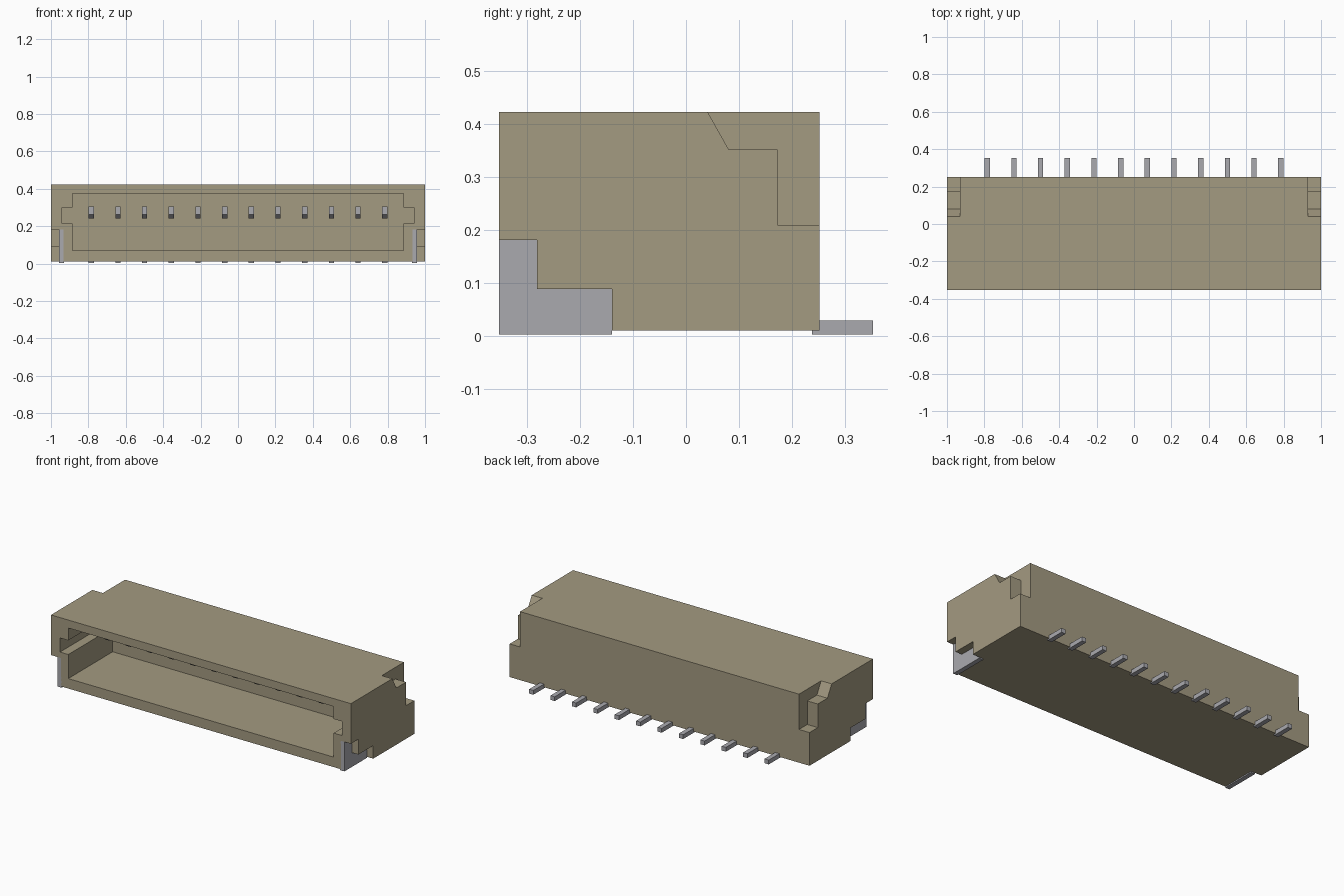
import bpy, bmesh

if "Cube" in bpy.data.objects:
    bpy.data.objects.remove(bpy.data.objects["Cube"])


def material(name, rgb):
    m = bpy.data.materials.new(name)
    m.diffuse_color = (*rgb, 1)
    m.use_nodes = True
    m.node_tree.nodes["Principled BSDF"].inputs["Base Color"].default_value = m.diffuse_color
    return m


TAN = material("tan plastic", (0.37, 0.325, 0.22))
METAL = material("grey metal", (0.40, 0.40, 0.43))


def prism(name, profile, axis, lo, hi, mat=None):
    """Extrude a closed 2D profile: axis 'x' takes (y, z) points, axis 'y' takes (x, z)."""
    def place(p, t):
        return (t, p[0], p[1]) if axis == 'x' else (p[0], t, p[1])
    bm = bmesh.new()
    a = [bm.verts.new(place(p, lo)) for p in profile]
    b = [bm.verts.new(place(p, hi)) for p in profile]
    bm.faces.new(a)
    bm.faces.new(b[::-1])
    n = len(profile)
    for i in range(n):
        j = (i + 1) % n
        bm.faces.new((a[i], b[i], b[j], a[j]))
    bmesh.ops.recalc_face_normals(bm, faces=bm.faces[:])
    me = bpy.data.meshes.new(name)
    bm.to_mesh(me)
    bm.free()
    ob = bpy.data.objects.new(name, me)
    bpy.context.collection.objects.link(ob)
    if mat:
        me.materials.append(mat)
    return ob


def rect(a0, b0, a1, b1):
    return [(a0, b0), (a1, b0), (a1, b1), (a0, b1)]


def cut(body, cutter):
    mod = body.modifiers.new("cut", 'BOOLEAN')
    mod.operation = 'DIFFERENCE'
    mod.solver = 'EXACT'
    mod.object = cutter
    bpy.context.view_layer.objects.active = body
    bpy.ops.object.modifier_apply(modifier=mod.name)
    bpy.data.objects.remove(cutter)


FRONT, BACK, BOTTOM, TOP = -0.353, 0.252, 0.01, 0.423

# Housing block
housing = prism("housing", rect(FRONT, BOTTOM, BACK, TOP), 'x', -1, 1, TAN)

# Mating cavity with a guide slot in each side wall
half = [(0.885, 0.07), (0.885, 0.215), (0.94, 0.215),
        (0.94, 0.30), (0.885, 0.30), (0.885, 0.375)]
cavity = half + [(-x, z) for x, z in reversed(half)]
cut(housing, prism("cavity_cutter", cavity, 'y', FRONT - 0.1, 0.07))

# Stepped relief at the upper rear corners, and pockets for the solder tabs
relief = [(0.041, TOP), (0.081, 0.352), (0.173, 0.352), (0.173, 0.21),
          (0.35, 0.21), (0.35, 0.55), (0.041, 0.55)]
pocket = [(-0.45, -0.1), (-0.14, -0.1), (-0.14, 0.089), (-0.282, 0.089),
          (-0.282, 0.181), (-0.45, 0.181)]
tab = [(FRONT, 0.003), (-0.14, 0.003), (-0.14, 0.089), (-0.282, 0.089),
       (-0.282, 0.181), (FRONT, 0.181)]
for side, s in (("left", -1), ("right", 1)):
    for name, prof, inner in (("relief", relief, 0.93), ("pocket", pocket, 0.933)):
        lo, hi = sorted((s * inner, s * 1.2))
        cut(housing, prism(name + "_cutter", prof, 'x', lo, hi))
    # Solder tab
    lo, hi = sorted((s * 0.929, s * 0.957))
    prism(side + "_solder_tab", tab, 'x', lo, hi, METAL)

# Contact pins: chamfered tip in the cavity, leg inside the rear wall, tail behind
pin = [(-0.15, 0.262), (-0.125, 0.242), (0.238, 0.242), (0.238, 0.003),
       (0.353, 0.003), (0.353, 0.029), (0.249, 0.029), (0.249, 0.306),
       (-0.15, 0.306)]
for i in range(12):
    x = -0.785 + i * 1.57 / 11
    prism(f"contact_pin_{i + 1}", pin, 'x', x - 0.014, x + 0.014, METAL)
